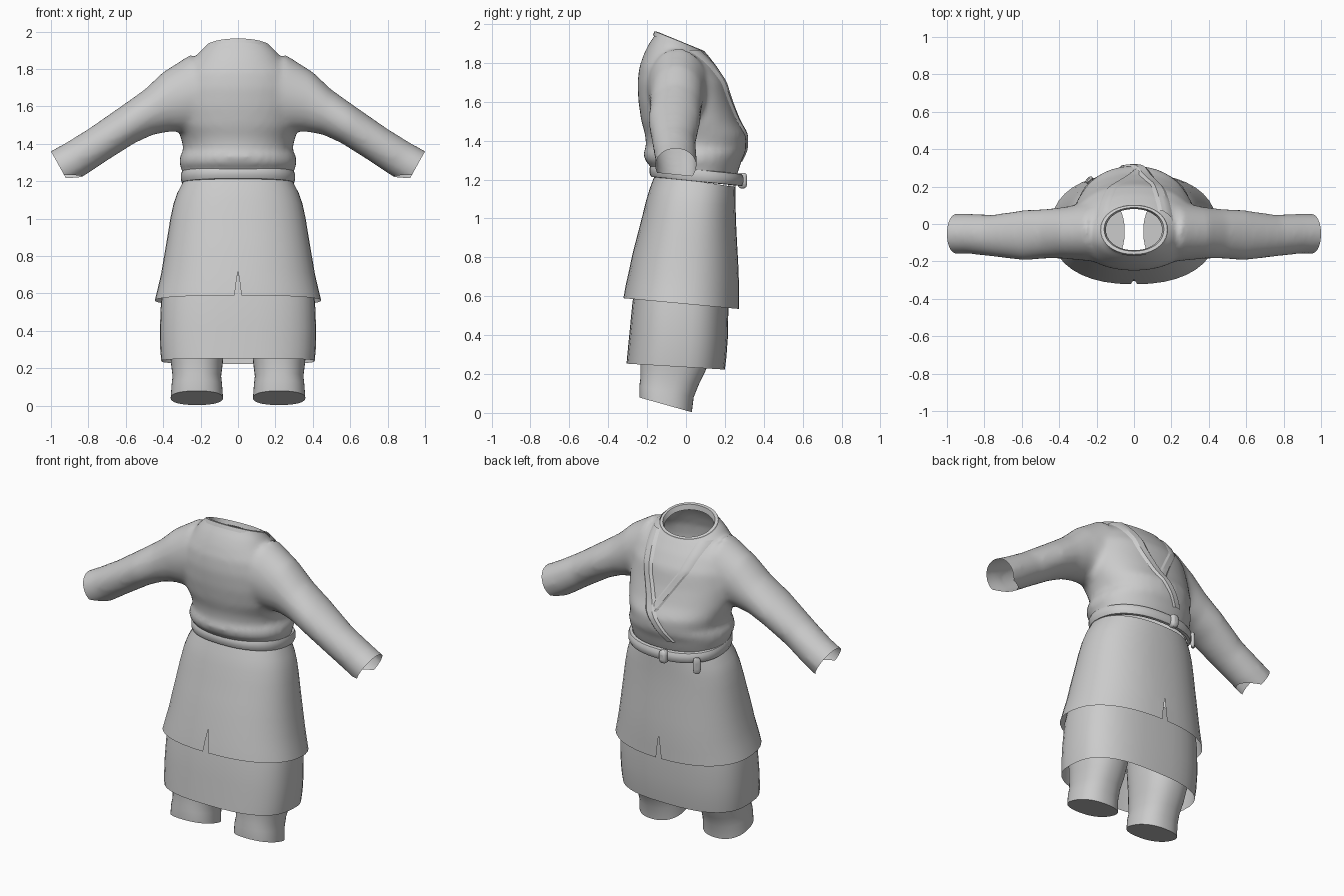
import bpy, bmesh, math
from mathutils import Vector
from mathutils.bvhtree import BVHTree

if "Cube" in bpy.data.objects:
    bpy.data.objects.remove(bpy.data.objects["Cube"])

cloth = bpy.data.materials.new("grey cloth")
cloth.diffuse_color = (0.6, 0.6, 0.6, 1)
cloth.use_nodes = True
cloth.node_tree.nodes["Principled BSDF"].inputs["Base Color"].default_value = cloth.diffuse_color


def ring(z, rx, yb, yf, slope=0, slit=0, cx=0, p=2.3, n=20):
    """Rounded outline; slope tilts it along y, slit opens it at front and back."""
    cy, ry, pts = (yb + yf) / 2, (yf - yb) / 2, []
    for s in (1, -1):
        for i in range(n + 1):
            a = s * (-math.pi / 2 + math.pi * i / n)
            c, sn = abs(math.cos(a)), math.sin(a)
            x = s * max(rx * c ** (2 / p), slit)
            y = cy + ry * math.copysign(abs(sn) ** (2 / p), sn)
            if s < 0:
                y = cy + ry * math.copysign(abs(math.sin(-a)) ** (2 / p), math.sin(a))
            pts.append(Vector((cx + x, y, z + slope * y)))
    return pts


def finish(name, bm, angle=40):
    bmesh.ops.recalc_face_normals(bm, faces=bm.faces)
    me = bpy.data.meshes.new(name)
    bm.to_mesh(me)
    bm.free()
    me.materials.append(cloth)
    ob = bpy.data.objects.new(name, me)
    bpy.context.collection.objects.link(ob)
    shade(ob, angle)
    return ob


def shade(ob, angle=40):
    bpy.ops.object.select_all(action='DESELECT')
    ob.select_set(True)
    bpy.context.view_layer.objects.active = ob
    bpy.ops.object.shade_smooth_by_angle(angle=math.radians(angle))


def skin(bm, rings, cap=False, slit_from=None):
    """Bridge successive rings; quads across the slit are left out."""
    rows = [[bm.verts.new(p) for p in r] for r in rings]
    m = len(rows[0])
    for k, (a, b) in enumerate(zip(rows, rows[1:])):
        for i in range(m):
            j = (i + 1) % m
            if slit_from is not None and k >= slit_from and i in (m // 2 - 1, m - 1):
                continue
            bm.faces.new((a[i], a[j], b[j], b[i]))
    if cap:
        bm.faces.new(rows[0])
        bm.faces.new(rows[-1])
    bmesh.ops.remove_doubles(bm, verts=bm.verts, dist=1e-4)
    bmesh.ops.dissolve_degenerate(bm, edges=bm.edges, dist=1e-5)


def loft(name, rings, cap=False, slit_from=None):
    bm = bmesh.new()
    skin(bm, rings, cap, slit_from)
    return finish(name, bm)


# Tunic: body and sleeves fused into one skin
bm = bmesh.new()
skin(bm, [ring(*r, p=2.15) for r in (
    (1.19, .29, -.17, .25), (1.26, .30, -.175, .275), (1.295, .315, -.21, .285),
    (1.335, .31, -.22, .305), (1.37, .29, -.205, .31), (1.43, .305, -.21, .31),
    (1.5, .33, -.23, .27), (1.6, .34, -.245, .235), (1.7, .33, -.25, .21),
    (1.78, .30, -.24, .16), (1.85, .24, -.215, .105), (1.9, .2, -.19, .055),
    (1.935, .16, -.165, .02), (1.98, .14, -.14, 0))], cap=True)
sleeve = (((.25, 1.88), (.2, 1.46), -.2, .12), ((.4, 1.785), (.36, 1.465), -.185, .09),
          ((.5, 1.69), (.45, 1.45), -.185, .08), ((.62, 1.605), (.55, 1.405), -.195, .075),
          ((.8, 1.48), (.7, 1.31), -.175, .05), ((.93, 1.4), (.82, 1.23), -.16, .055),
          ((1.05, 1.335), (.95, 1.15), -.16, .055))
for side in (1, -1):
    rings = []
    for t, b, yb, yf in sleeve:
        row = []
        for i in range(24):
            a = math.tau * i / 24
            h, c = (1 + math.sin(a)) / 2, math.cos(a)
            row.append(Vector((side * (b[0] + (t[0] - b[0]) * h),
                               (yb + yf) / 2 + (yf - yb) / 2 * c,
                               b[1] + (t[1] - b[1]) * h)))
        rings.append(row)
    skin(bm, rings, cap=True)
tunic = finish("tunic", bm)
mod = tunic.modifiers.new("fuse", 'REMESH')
mod.mode, mod.voxel_size = 'VOXEL', .018
mod = tunic.modifiers.new("soften", 'SMOOTH')
mod.factor, mod.iterations = .5, 6
for name in ("fuse", "soften"):
    bpy.ops.object.modifier_apply(modifier=name)

# Open the cuffs, neck and waist
bm = bmesh.new()
bm.from_mesh(tunic.data)
for co, no in (((1, 0, 1.36), (.874, 0, -.486)), ((-1, 0, 1.36), (-.874, 0, -.486)),
               ((0, 0, 1.893), (0, .38, .925)), ((0, 0, 1.22), (0, -.1, -1))):
    bmesh.ops.bisect_plane(bm, geom=bm.verts[:] + bm.edges[:] + bm.faces[:], dist=1e-5,
                           plane_co=co, plane_no=no, clear_outer=True)
tree = BVHTree.FromBMesh(bm)
bm.to_mesh(tunic.data)
bm.free()
if not tunic.data.materials:
    tunic.data.materials.append(cloth)
shade(tunic)


# Crossed lapels laid over the chest
def lapel(name, path, width, lift):
    bm = bmesh.new()
    rows = []
    for (x0, z0), (x1, z1) in zip(path, path[1:]):
        for i in range(10):
            x, z = x0 + (x1 - x0) * i / 10, z0 + (z1 - z0) * i / 10
            row = []
            for k in range(5):
                px = x + width * (k / 4 - .5)
                hit = tree.ray_cast(Vector((px, 2, z)), Vector((0, -1, 0)))[0]
                if hit:
                    row.append(bm.verts.new(hit + Vector((0, lift if 0 < k < 4 else -.004, lift / 2))))
            if len(row) == 5:
                rows.append(row)
    for a, b in zip(rows, rows[1:]):
        for k in range(4):
            bm.faces.new((a[k], a[k + 1], b[k + 1], b[k]))
    finish(name, bm, 30)


lapel("under_lapel", ((-.17, 1.86), (-.12, 1.7), (.05, 1.43)), .07, .006)
lapel("over_lapel", ((.17, 1.86), (.12, 1.65), (.04, 1.45), (-.10, 1.27)), .08, .011)

# Neckband
loft("neckband", [ring(z, rx, yb, yf, -.41, p=2.1) for z, rx, yb, yf in (
    (1.872, .19, -.17, .105), (1.897, .178, -.162, .1),
    (1.9, .16, -.145, .088), (1.87, .15, -.14, .08))])

# Belt with a knot loop and hanging end
loft("belt", [ring(z, rx, yb, yf, -.1) for z, rx, yb, yf in (
    (1.195, .285, -.16, .27), (1.197, .3, -.18, .288), (1.215, .306, -.188, .297),
    (1.24, .306, -.188, .297), (1.256, .3, -.18, .288), (1.258, .285, -.16, .27))])


def block(name, loc, size, turn):
    bpy.ops.mesh.primitive_cube_add(size=1, location=loc, rotation=(0, 0, turn))
    ob = bpy.context.object
    ob.name, ob.scale = name, size
    bev = ob.modifiers.new("round", 'BEVEL')
    bev.width, bev.segments = .3, 2
    ob.data.materials.append(cloth)
    shade(ob)


block("belt_knot", (-.05, .29, 1.195), (.05, .05, .08), 0)
block("belt_end", (-.24, .235, 1.165), (.045, .025, .1), .75)

# Outer skirt, slit at centre front and back
loft("outer_skirt", [ring(*r) for r in (
    (1.2, .295, -.16, .255, -.15), (1.14, .325, -.185, .255, -.1), (1.08, .345, -.205, .255, -.06),
    (1.0, .362, -.225, .257, -.05), (.9, .378, -.25, .262, -.06), (.8, .395, -.275, .268, -.07),
    (.7, .412, -.295, .272, -.08), (.63, .428, -.31, .272, -.09, .01),
    (.56, .445, -.322, .272, -.093, .018))], slit_from=6)

# Longer under skirt
loft("under_skirt", [ring(*r, p=2.7) for r in (
    (.68, .39, -.25, .215, -.08), (.55, .412, -.275, .218, -.08), (.4, .418, -.29, .215, -.07),
    (.3, .416, -.3, .208, -.06), (.235, .41, -.306, .2, -.06))])

# Trouser legs with slanted closed ends
for side, name in ((1, "right_leg"), (-1, "left_leg")):
    loft(name, [ring(*r, cx=side * .22) for r in (
        (.55, .17, -.24, .16), (.3, .145, -.235, .13), (.22, .138, -.235, .1, -.05),
        (.15, .13, -.235, .065, -.1), (.09, .135, -.24, .04, -.2), (.012, .14, -.24, .03, -.28))],
        cap=True)
